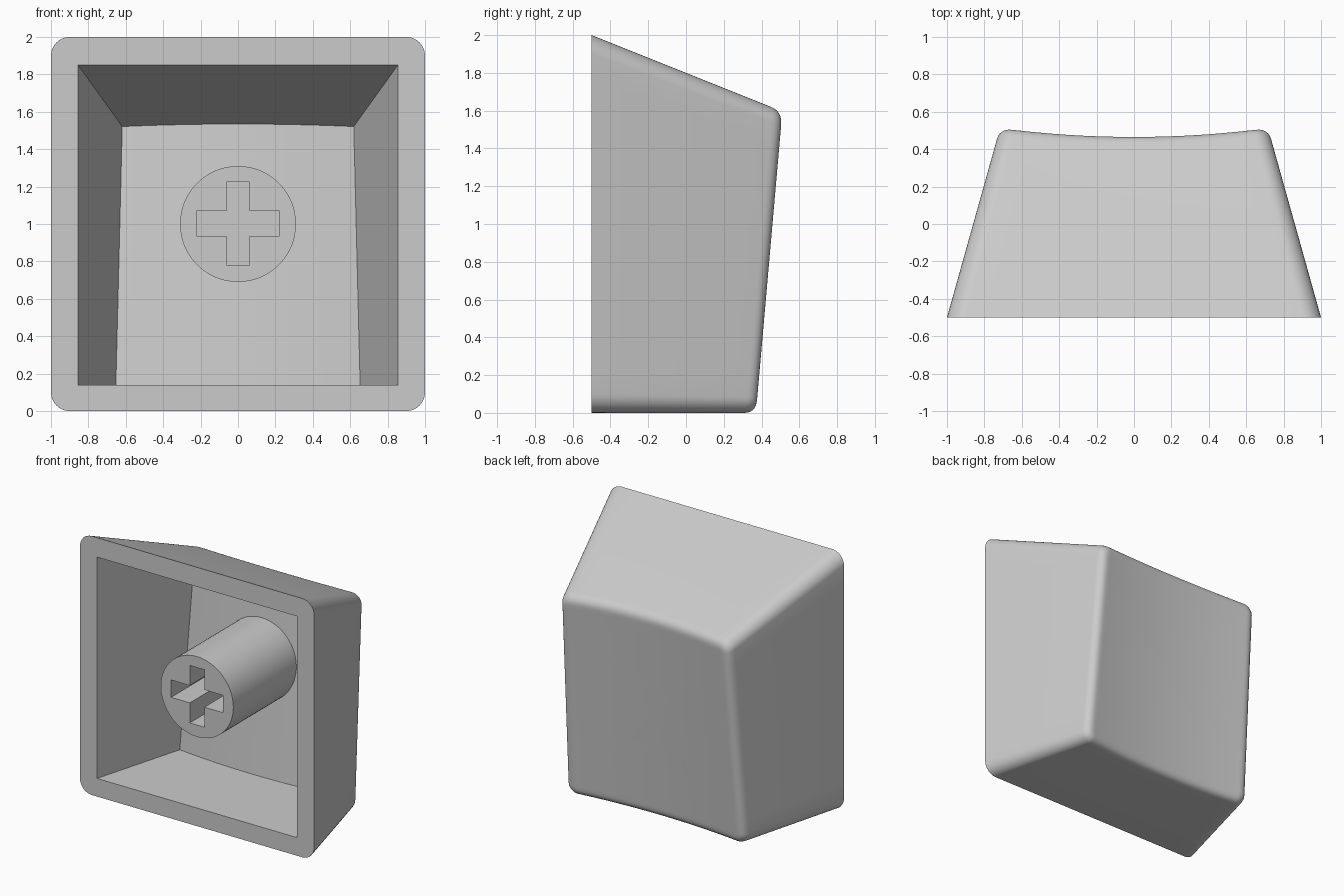
import bpy, bmesh, math

if "Cube" in bpy.data.objects:
    bpy.data.objects.remove(bpy.data.objects["Cube"])

grey = bpy.data.materials.new("light grey plastic")
grey.diffuse_color = (0.6, 0.6, 0.6, 1)
grey.use_nodes = True
grey.node_tree.nodes["Principled BSDF"].inputs["Base Color"].default_value = grey.diffuse_color


def make_object(name, verts, faces):
    mesh = bpy.data.meshes.new(name)
    mesh.from_pydata(verts, [], faces)
    bm = bmesh.new()
    bm.from_mesh(mesh)
    bmesh.ops.recalc_face_normals(bm, faces=bm.faces)
    bm.to_mesh(mesh)
    bm.free()
    mesh.materials.append(grey)
    ob = bpy.data.objects.new(name, mesh)
    bpy.context.collection.objects.link(ob)
    return ob


def cut(ob, cutter):
    mod = ob.modifiers.new("cut", "BOOLEAN")
    mod.operation, mod.solver, mod.object = "DIFFERENCE", "EXACT", cutter
    bpy.context.view_layer.objects.active = ob
    bpy.ops.object.modifier_apply(modifier=mod.name)
    bpy.data.objects.remove(cutter)


def smooth(ob, angle):
    bpy.ops.object.select_all(action="DESELECT")
    ob.select_set(True)
    bpy.context.view_layer.objects.active = ob
    bpy.ops.object.shade_smooth_by_angle(angle=math.radians(angle))


def dish(x, z):
    """Tilted, hollowed finger surface."""
    return 0.37 + 0.091 * z - 0.046 * (1 - (x / 0.7) ** 2)


def solve(point, drop=0.0):
    """Depth at which a wall line meets the finger surface."""
    y = 0.3
    for _ in range(30):
        x, z = point(y)
        y = dish(x, z) - drop
    return y


CORNER, EDGE = 8, 14


def outline(y, inset=0.0):
    """Rounded rectangle of the tapered body at depth y."""
    t = y + 0.5
    w, top, r = 1 - 0.28 * t, 2 - 0.4 * t, 0.1 - 0.02 * t
    pts = []
    for k, (sx, cz) in enumerate([(1, top - r), (-1, top - r), (-1, r), (1, r)]):
        for j in range(CORNER + 1):
            a = math.pi / 2 * (k + j / CORNER)
            pts.append((sx * (w - r) + (r - inset) * math.cos(a), cz + (r - inset) * math.sin(a)))
    full = []
    for i, p in enumerate(pts):
        full.append(p)
        if i % (CORNER + 1) == CORNER:          # subdivide the straight edge
            q = pts[(i + 1) % len(pts)]
            full += [(p[0] + (q[0] - p[0]) * j / EDGE, p[1] + (q[1] - p[1]) * j / EDGE)
                     for j in range(1, EDGE)]
    return full


# Outer body: side walls, rounded rim, dished face
N, D = len(outline(0)), 0.06
rings = [[(x, -0.5, z) for x, z in outline(-0.5)]]
fillet = [[] for _ in range(7)]
face_rings = [[] for _ in range(5)]
for i in range(N):
    ye = solve(lambda y: outline(y)[i])
    a, e, b = outline(ye - D)[i], outline(ye)[i], outline(ye, D)[i]
    A, E, B = (a[0], ye - D, a[1]), (e[0], ye, e[1]), (b[0], dish(*b), b[1])
    for k in range(7):
        t = k / 6
        fillet[k].append(tuple((1 - t) ** 2 * p + 2 * t * (1 - t) * q + t * t * s
                               for p, q, s in zip(A, E, B)))
    for k in range(5):
        f = 0.97 - 0.2 * k
        x, z = b[0] * f, 0.8 + (b[1] - 0.8) * f
        face_rings[k].append((x, dish(x, z), z))
rings += fillet + face_rings
verts = [v for ring in rings for v in ring] + [(0, dish(0, 0.8), 0.8)]
faces = [tuple(range(N))]
for k in range(len(rings) - 1):
    for i in range(N):
        j = (i + 1) % N
        faces.append((k * N + i, k * N + j, (k + 1) * N + j, (k + 1) * N + i))
last = (len(rings) - 1) * N
faces += [(last + i, last + (i + 1) % N, len(verts) - 1) for i in range(N)]
shell = make_object("keycap_shell", verts, faces)

# Hollow inside with a ceiling parallel to the dished face
M = 25


def inner(s, upper, y):
    t = y + 0.5
    return s * (0.855 - 0.28 * t), (1.85 - 0.39 * t if upper else 0.14)


verts = []
for upper in (0, 1):
    for k in range(M):
        s = 2 * k / (M - 1) - 1
        y = solve(lambda d: inner(s, upper, d), 0.155)
        x, z = inner(s, upper, y)
        verts.append((x, y, z))
for s, upper in [(-1, 0), (1, 0), (1, 1), (-1, 1)]:
    x, z = inner(s, upper, -0.6)
    verts.append((x, -0.6, z))
c = 2 * M
faces = [(k, k + 1, M + k + 1, M + k) for k in range(M - 1)]
faces += [(c, c + 1, c + 2, c + 3),
          tuple(range(M)) + (c + 1, c),
          tuple(range(M, 2 * M)) + (c + 2, c + 3),
          (0, M, c + 3, c), (M - 1, 2 * M - 1, c + 2, c + 1)]
cut(shell, make_object("cavity_cutter", verts, faces))
smooth(shell, 25)


def prism(name, profile, y0, y1):
    n = len(profile)
    verts = [(x, y, z) for y in (y0, y1) for x, z in profile]
    faces = [tuple(range(n)), tuple(range(n, 2 * n))]
    faces += [(i, (i + 1) % n, n + (i + 1) % n, n + i) for i in range(n)]
    return make_object(name, verts, faces)


# Round stem with a cross-shaped socket
circle = [(0.31 * math.cos(math.tau * i / 64), 1 + 0.31 * math.sin(math.tau * i / 64))
          for i in range(64)]
stem = prism("switch_stem", circle, -0.5, 0.3)
u, v, L = 0.062, 0.067, 0.222
cross = [(u, v), (u, L), (-u, L), (-u, v), (-L, v), (-L, -v),
         (-u, -v), (-u, -L), (u, -L), (u, -v), (L, -v), (L, v)]
cut(stem, prism("socket_cutter", [(x, 1.003 + z) for x, z in cross], -0.6, -0.05))
smooth(stem, 30)
